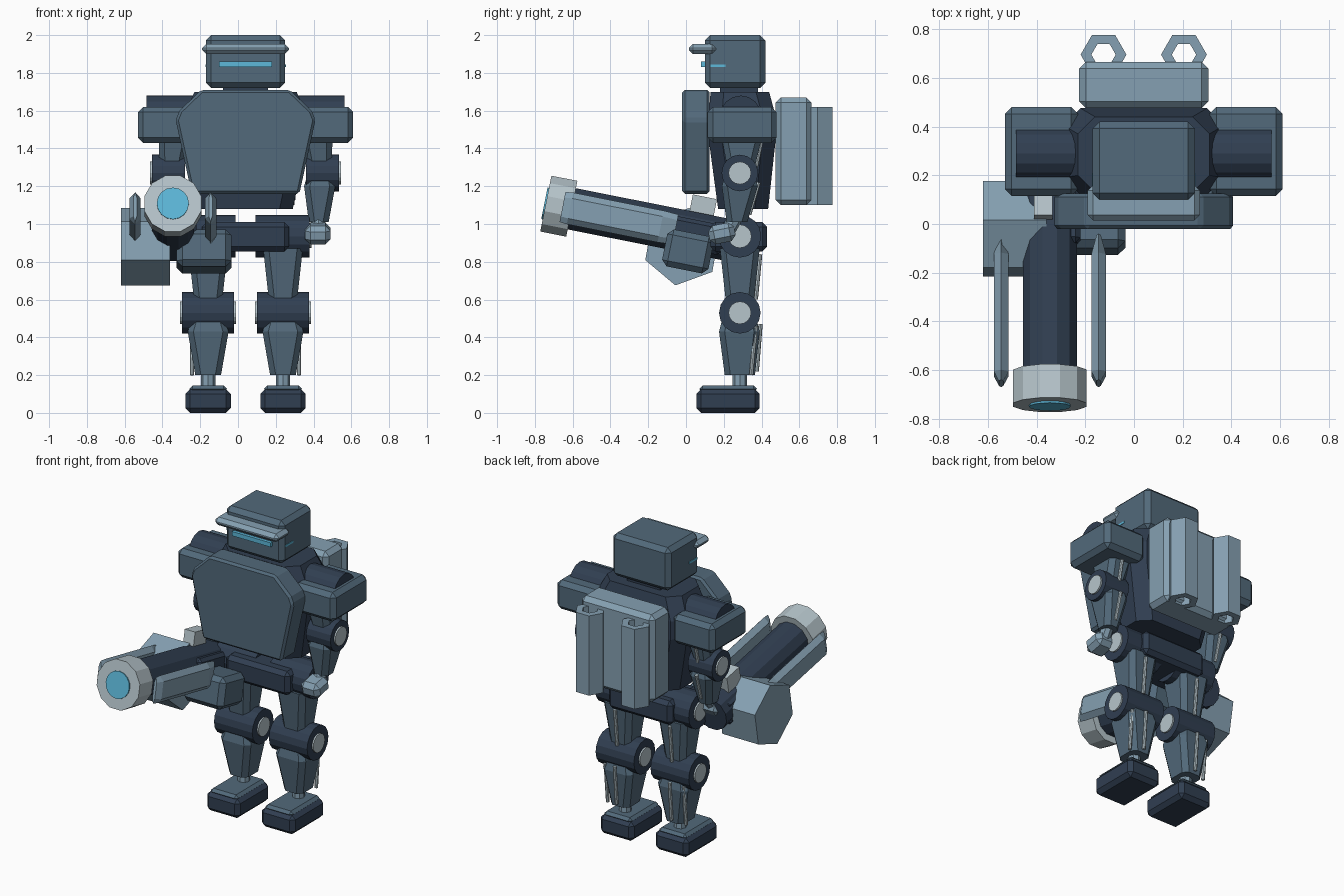
import bpy, bmesh, math
from mathutils import Vector, Matrix

if "Cube" in bpy.data.objects:
    bpy.data.objects.remove(bpy.data.objects["Cube"])

CX = 0.04        # body symmetry line
TILT = -0.197    # cannon pitch


def mat(name, r, g, b):
    m = bpy.data.materials.new(name)
    m.diffuse_color = (r, g, b, 1)
    m.use_nodes = True
    m.node_tree.nodes["Principled BSDF"].inputs["Base Color"].default_value = m.diffuse_color
    return m


STEEL = mat("steel_blue", 0.085, 0.142, 0.196)
NAVY = mat("dark_navy", 0.030, 0.049, 0.083)
PALE = mat("pale_blue_grey", 0.235, 0.352, 0.445)
GREY = mat("light_grey", 0.47, 0.56, 0.60)
CYAN = mat("cyan_glow", 0.11, 0.48, 0.70)


def finish(bm, name, m, bevel=0):
    bmesh.ops.recalc_face_normals(bm, faces=bm.faces)
    me = bpy.data.meshes.new(name)
    bm.to_mesh(me)
    bm.free()
    me.materials.append(m)
    ob = bpy.data.objects.new(name, me)
    bpy.context.collection.objects.link(ob)
    if bevel:
        b = ob.modifiers.new("bevel", 'BEVEL')
        b.width, b.segments, b.limit_method = bevel, 1, 'ANGLE'
    return ob


def box(name, x, y, z, m, bevel=0.0, tilt=0):
    """Box from (min, max) ranges, pitched about its own centre."""
    bm = bmesh.new()
    bmesh.ops.create_cube(bm, size=1)
    c = Vector([(r[0] + r[1]) / 2 for r in (x, y, z)])
    s = [r[1] - r[0] for r in (x, y, z)]
    bm.transform(Matrix.Translation(c) @ Matrix.Rotation(tilt, 4, 'X') @ Matrix.Diagonal((*s, 1)))
    return finish(bm, name, m, bevel)


def rod(name, a, b, r, m, n=16, bevel=0, spin=0):
    """Cylinder from point a to point b."""
    a, b = Vector(a), Vector(b)
    bm = bmesh.new()
    bmesh.ops.create_cone(bm, cap_ends=True, segments=n, radius1=r, radius2=r, depth=(b - a).length)
    rot = Vector((0, 0, 1)).rotation_difference(b - a).to_matrix().to_4x4()
    bm.transform(Matrix.Translation((a + b) / 2) @ rot @ Matrix.Rotation(spin, 4, 'Z'))
    return finish(bm, name, m, bevel)


def loft(name, rings, m, cham):
    """Stack of chamfered rectangles: (z, xmin, xmax, ymin, ymax)."""
    bm = bmesh.new()
    loops = []
    for z, x0, x1, y0, y1 in rings:
        c = cham
        pts = [(x0 + c, y0), (x1 - c, y0), (x1, y0 + c), (x1, y1 - c),
               (x1 - c, y1), (x0 + c, y1), (x0, y1 - c), (x0, y0 + c)]
        loops.append([bm.verts.new((px, py, z)) for px, py in pts])
    for lo, hi in zip(loops, loops[1:]):
        for i in range(8):
            j = (i + 1) % 8
            bm.faces.new((lo[i], lo[j], hi[j], hi[i]))
    bm.faces.new(loops[0])
    bm.faces.new(loops[-1])
    return finish(bm, name, m)


def prism(name, pts, depth, to3d, m, bevel=0):
    """Outline extruded between two depths."""
    bm = bmesh.new()
    f, g = ([bm.verts.new(to3d(u, v, d)) for u, v in pts] for d in depth)
    bm.faces.new(f)
    bm.faces.new(g)
    for i in range(len(pts)):
        j = (i + 1) % len(pts)
        bm.faces.new((f[i], f[j], g[j], g[i]))
    return finish(bm, name, m, bevel)


# Head, brim and glowing slit
box("head", (-0.17, 0.25), (0.10, 0.42), (1.72, 2.0), STEEL, 0.028)
box("neck", (-0.08, 0.16), (0.18, 0.38), (1.66, 1.74), NAVY)
box("brim", (-0.19, 0.27), (0.015, 0.16), (1.90, 1.953), PALE, 0.022)
box("eye_slit", (-0.10, 0.18), (0.08, 0.105), (1.832, 1.86), CYAN)
for s in (-1, 1):
    x = CX + s * 0.21
    box("side_slit", (x - 0.003, x + 0.003), (0.13, 0.21), (1.832, 1.845), CYAN)

# Torso and chest plate
loft("torso", [(1.08, CX - 0.25, CX + 0.25, 0.17, 0.435), (1.45, CX - 0.33, CX + 0.33, 0.12, 0.475),
               (1.57, CX - 0.33, CX + 0.33, 0.12, 0.475), (1.70, CX - 0.27, CX + 0.27, 0.13, 0.44)], NAVY, 0.07)
half = [(0.285, 1.16), (0.37, 1.55), (0.35, 1.60), (0.235, 1.71)]
outline = [(CX + a, z) for a, z in half] + [(CX - a, z) for a, z in reversed(half)]
prism("chest_plate", outline, (-0.02, 0.125), lambda u, v, d: (u, d, v), STEEL, 0.014)

# Backpack with two hollow hexagonal exhaust tubes
box("backpack", (-0.225, 0.305), (0.475, 0.665), (1.10, 1.67), PALE, 0.028)
for s in (-1, 1):
    bm = bmesh.new()
    rings = []
    for r, z in ((0.094, 1.10), (0.094, 1.62), (0.05, 1.62), (0.05, 1.10)):
        rings.append([bm.verts.new((CX + s * 0.165 + r * math.cos(i * math.pi / 3),
                                    0.695 + r * math.sin(i * math.pi / 3), z)) for i in range(6)])
    for k in range(4):
        a, b = rings[k], rings[(k + 1) % 4]
        for i in range(6):
            j = (i + 1) % 6
            bm.faces.new((a[i], a[j], b[j], b[i]))
    finish(bm, "exhaust_tube", PALE)

# Pelvis
box("pelvis", (-0.19, 0.27), (0.13, 0.43), (0.855, 1.01), NAVY, 0.025)


def joint(name, s, x0, x1, z, r, rd, both):
    """Side-to-side pivot drum with pale end caps."""
    y = 0.285
    rod(name + "_drum", (CX + s * x0, y, z), (CX + s * x1, y, z), r, NAVY, 16)
    rod(name + "_cap", (CX + s * (x1 - 0.01), y, z), (CX + s * (x1 + 0.01), y, z), rd, GREY, 16)
    if both:
        rod(name + "_inner_cap", (CX + s * (x0 - 0.01), y, z), (CX + s * (x0 + 0.01), y, z), rd, GREY, 16)


def limb(name, s, rings, c=0.03):
    out = []
    for z, a, b, y0, y1 in rings:
        p, q = sorted((CX + s * a, CX + s * b))
        out.append((z, p, q, y0, y1))
    loft(name, out, STEEL, c)


for s in (-1, 1):
    def X(a, b):
        return tuple(sorted((CX + s * a, CX + s * b)))

    # Arms
    rod("shoulder_drum", (CX + s * 0.2, 0.29, 1.57), (CX + s * 0.525, 0.29, 1.57), 0.11, NAVY, 16)
    box("shoulder_pad", X(0.27, 0.57), (0.115, 0.48), (1.43, 1.62), STEEL, 0.028)
    limb("upper_arm", s, [(1.24, 0.34, 0.455, 0.23, 0.35), (1.45, 0.30, 0.46, 0.19, 0.40)])
    joint("elbow", s, 0.32, 0.495, 1.27, 0.097, 0.06, False)
    limb("forearm", s, [(1.01, 0.335, 0.44, 0.215, 0.325), (1.20, 0.31, 0.475, 0.19, 0.38),
                        (1.27, 0.33, 0.46, 0.21, 0.36)])
    rod("wrist", (CX + s * 0.385, 0.26, 1.03), (CX + s * 0.385, 0.22, 0.96), 0.038, PALE, 8)
    box("hand", X(0.315, 0.45), (0.12, 0.26), (0.90, 1.0), PALE, 0.028, 0.2)
    # Legs
    x = 0.198
    joint("hip", s, x - 0.145, x + 0.14, 0.935, 0.113, 0.062, False)
    limb("thigh", s, [(0.60, x - 0.075, x + 0.075, 0.21, 0.36), (0.87, x - 0.105, x + 0.105, 0.18, 0.39)])
    joint("knee", s, x - 0.138, x + 0.138, 0.53, 0.11, 0.06, True)
    limb("shin", s, [(0.20, x - 0.068, x + 0.068, 0.205, 0.365), (0.43, x - 0.108, x + 0.108, 0.175, 0.39),
                     (0.53, x - 0.08, x + 0.08, 0.20, 0.365)])
    rod("ankle", (CX + s * x, 0.285, 0.10), (CX + s * x, 0.285, 0.22), 0.038, PALE, 8)
    box("foot_sole", X(x - 0.12, x + 0.12), (0.055, 0.39), (0, 0.125), NAVY, 0.025)
    box("foot_top", X(x - 0.10, x + 0.10), (0.07, 0.375), (0.11, 0.145), STEEL, 0.018)
    # Thin hydraulic rods behind the limbs
    for px, z0, z1, y0, y1 in ((x, 0.22, 0.47, 0.375, 0.395), (x, 0.60, 0.84, 0.37, 0.393),
                               (x + 0.085, 0.20, 0.46, 0.345, 0.37), (0.385, 1.05, 1.22, 0.335, 0.385),
                               (0.385, 1.30, 1.44, 0.37, 0.40)):
        rod("hydraulic_rod", (CX + s * px, y0, z0), (CX + s * px, y1, z1), 0.011, GREY, 8)

# Cannon along a pitched axis; t is the distance back from the muzzle face
GX = -0.345


def axis(t, dx=0, up=0):
    c, k = math.cos(TILT), math.sin(-TILT)
    return (GX + dx, -0.742 + t * c + up * k, 1.108 - t * k + up * c)


rod("cannon_barrel", axis(0.10), axis(1.0), 0.115, NAVY, 12, 0, math.pi / 12)
rod("muzzle_ring", axis(0), axis(0.14), 0.156, GREY, 12, 0, math.pi / 12)
rod("muzzle_lens", axis(-0.008), axis(0.02), 0.085, CYAN, 16)

# Pointed side rails
for s in (-1, 1):
    bm = bmesh.new()
    shape = [(0, 0.095), (0.03, 0.06), (0.03, -0.06), (0, -0.095), (-0.03, -0.06), (-0.03, 0.06)]
    loops = []
    for t, k in ((0.09, 0.3), (0.13, 1), (0.62, 1), (0.70, 0.3)):
        loops.append([bm.verts.new(axis(t, s * 0.2 + u * k, v * (0.85 if k < 1 else 0.9))) for u, v in shape])
    for a, b in zip(loops, loops[1:]):
        for i in range(6):
            j = (i + 1) % 6
            bm.faces.new((a[i], a[j], b[j], b[i]))
    bm.faces.new(loops[0])
    bm.faces.new(loops[-1])
    finish(bm, "cannon_rail", PALE)

# Receiver, side housing, sight and hexagonal magazine
box("cannon_receiver", (-0.45, -0.22), (-0.09, 0.20), (0.86, 1.02), NAVY, 0.02, TILT)
box("side_housing", (-0.325, -0.035), (-0.115, 0.135), (0.755, 0.955), STEEL, 0.03, TILT)
box("sight", (-0.41, -0.335), (0.025, 0.155), (1.04, 1.145), GREY, 0, TILT)
hexa = [(-0.02 + 0.208 * math.cos(math.radians(20 + 60 * i)),
         0.88 + 0.208 * math.sin(math.radians(20 + 60 * i))) for i in range(6)]
prism("hex_magazine", hexa, (-0.62, -0.36), lambda u, v, d: (d, u, v), PALE)
